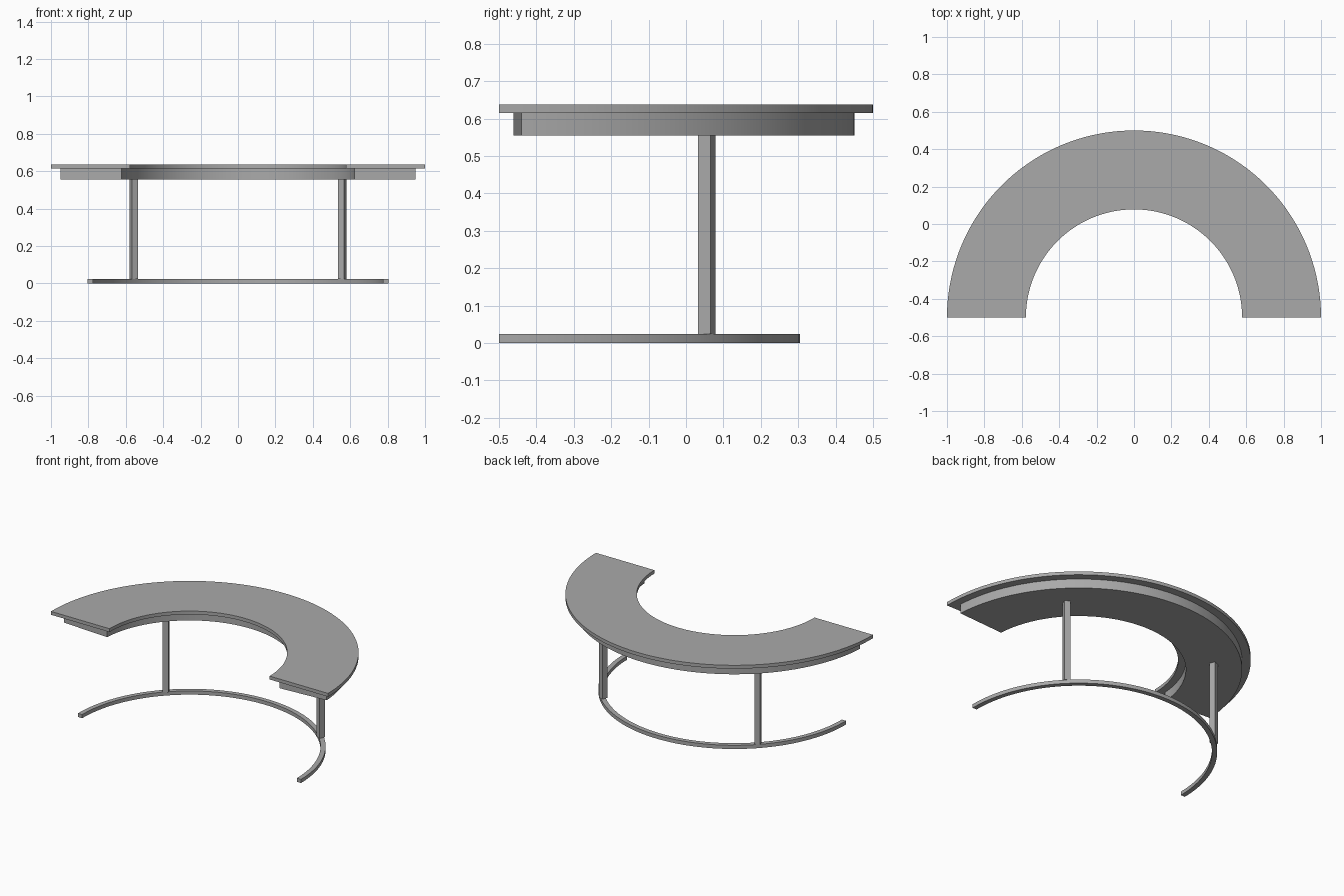
import bpy, bmesh, math
from mathutils import Matrix

if "Cube" in bpy.data.objects:
    bpy.data.objects.remove(bpy.data.objects["Cube"])

CENTRE_Y = -0.5
grey = bpy.data.materials.new("grey")
grey.diffuse_color = (0.40, 0.40, 0.40, 1)
grey.use_nodes = True
grey.node_tree.nodes["Principled BSDF"].inputs["Base Color"].default_value = grey.diffuse_color


def finish(name, bm, smooth=True):
    bmesh.ops.recalc_face_normals(bm, faces=bm.faces)
    mesh = bpy.data.meshes.new(name)
    bm.to_mesh(mesh)
    bm.free()
    mesh.materials.append(grey)
    obj = bpy.data.objects.new(name, mesh)
    bpy.context.collection.objects.link(obj)
    if smooth:
        bpy.ops.object.select_all(action='DESELECT')
        obj.select_set(True)
        bpy.context.view_layer.objects.active = obj
        bpy.ops.object.shade_smooth_by_angle(angle=math.radians(30))
    return obj


def arc_slab(name, r_in, r_out, z0, z1, trim=0.0, steps=72):
    """Rectangular section swept round a half circle, ends trimmed by an angle."""
    bm = bmesh.new()
    rings = []
    for i in range(steps + 1):
        a = trim + (math.pi - 2 * trim) * i / steps
        rings.append([bm.verts.new((r * math.cos(a), CENTRE_Y + r * math.sin(a), z))
                      for r, z in ((r_in, z0), (r_out, z0), (r_out, z1), (r_in, z1))])
    for p, q in zip(rings, rings[1:]):
        for k in range(4):
            n = (k + 1) % 4
            bm.faces.new((p[k], p[n], q[n], q[k]))
    bm.faces.new(rings[0])
    bm.faces.new(rings[-1])
    return finish(name, bm)


# Curved top, recessed apron and floor rail
arc_slab("table_top", 0.578, 1.0, 0.615, 0.637)
arc_slab("apron", 0.623, 0.95, 0.555, 0.615, trim=math.radians(3.6))
arc_slab("floor_rail", 0.775, 0.805, 0.0, 0.024)

# Two square posts standing on the rail
for side, label in ((1, "right"), (-1, "left")):
    bm = bmesh.new()
    bmesh.ops.create_cube(bm, size=1.0)
    place = (Matrix.Translation((side * 0.558, 0.055, 0.2895))
             @ Matrix.Rotation(-side * math.radians(22), 4, 'Z')
             @ Matrix.Diagonal((0.036, 0.036, 0.531, 1)))
    bmesh.ops.transform(bm, matrix=place, verts=bm.verts)
    finish(label + "_post", bm, smooth=False)
